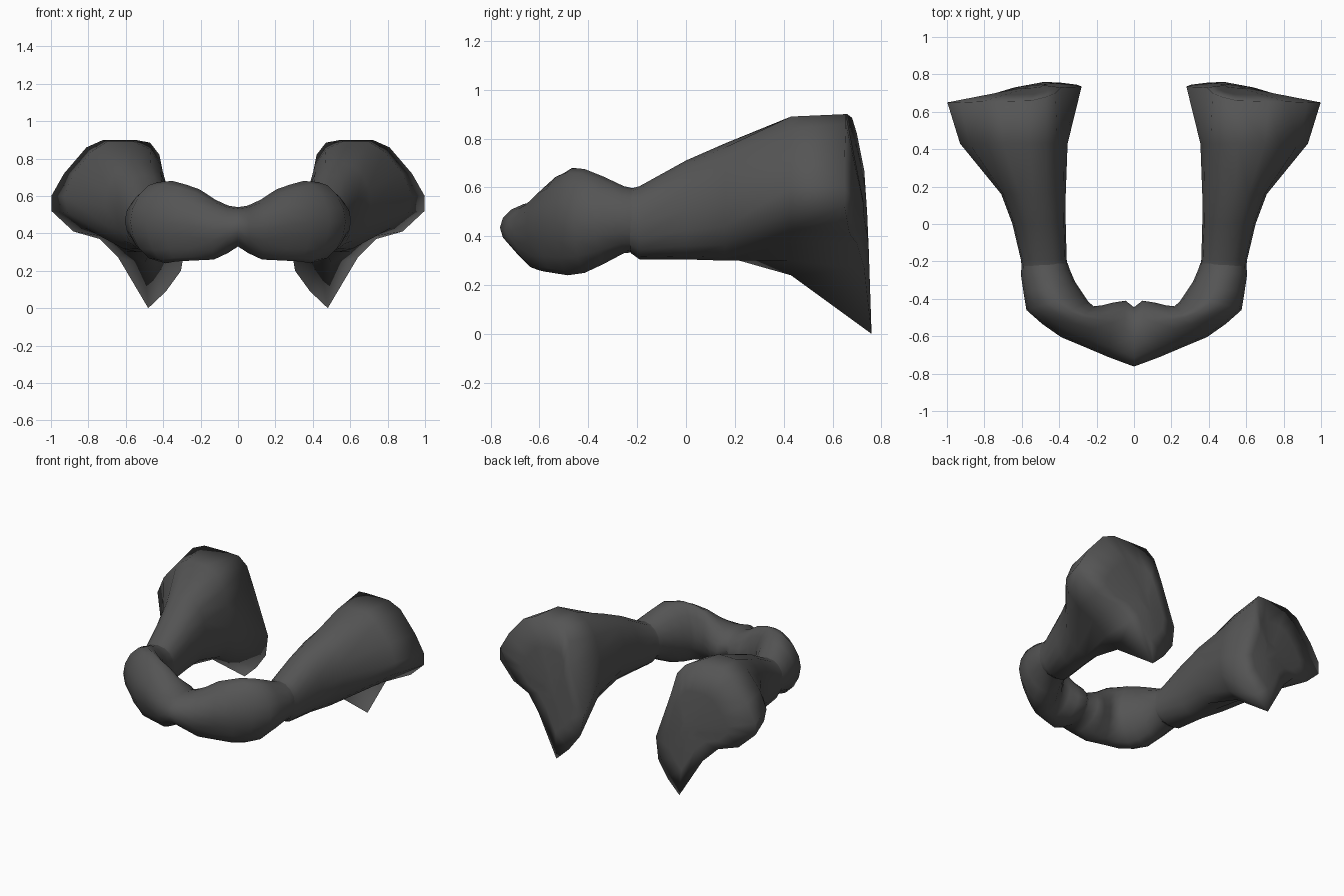
import bpy, bmesh, math
from mathutils import Vector

if "Cube" in bpy.data.objects:
    bpy.data.objects.remove(bpy.data.objects["Cube"])

N = 16
cloth = bpy.data.materials.new("dark_cloth")
cloth.diffuse_color = (0.09, 0.09, 0.09, 1)
cloth.use_nodes = True
cloth.node_tree.nodes["Principled BSDF"].inputs["Base Color"].default_value = cloth.diffuse_color


def oval(outer, inner, zlo, zhi, tilt=0.0, p=0.9):
    """Rounded cross-section between two plan points; tilt leans its top inward."""
    o, i = Vector(outer), Vector(inner)
    mid, half = (o + i) / 2, (o - i) / 2
    pts = []
    for k in range(N):
        a = 2 * math.pi * k / N
        c, s = math.cos(a), math.sin(a)
        c = math.copysign(abs(c) ** p, c)
        s = math.copysign(abs(s) ** p, s)
        q = mid + half * (c - tilt * s * (1 - abs(c)))
        pts.append(Vector((q.x, q.y, (zlo + zhi) / 2 + (zhi - zlo) / 2 * s)))
    return pts


def shrink(ring, centre, f):
    """Scale a ring towards a centre point."""
    return [centre + (v - centre) * f for v in ring]


def loft(name, rings, cap_end=False):
    bm = bmesh.new()
    vr = [[bm.verts.new(v) for v in r] for r in rings]
    for a, b in zip(vr, vr[1:]):
        for k in range(N):
            j = (k + 1) % N
            bm.faces.new((a[k], a[j], b[j], b[k]))
    if cap_end:
        bm.faces.new(vr[-1])
    bmesh.ops.recalc_face_normals(bm, faces=bm.faces)
    me = bpy.data.meshes.new(name)
    bm.to_mesh(me)
    bm.free()
    me.materials.append(cloth)
    ob = bpy.data.objects.new(name, me)
    bpy.context.collection.objects.link(ob)
    m = ob.modifiers.new("mirror", 'MIRROR')
    m.use_clip = True
    m.merge_threshold = 0.002
    bpy.ops.object.select_all(action='DESELECT')
    ob.select_set(True)
    bpy.context.view_layer.objects.active = ob
    bpy.ops.object.shade_smooth_by_angle(angle=math.radians(140))
    return ob


# flared sleeve: rim outline with a drooping point (x, y, z)
rim = [Vector(v) for v in [
    (.998, .65, .60), (.93, .65, .72), (.81, .655, .86), (.72, .655, .90),
    (.55, .66, .90), (.47, .68, .885), (.42, .70, .82), (.39, .73, .67),
    (.28, .735, .35), (.305, .745, .20), (.385, .755, .09), (.48, .76, .0),
    (.64, .73, .27), (.74, .70, .37), (.88, .67, .41), (.998, .65, .52)]]
# fullest part of the sleeve (x, z)
full = [Vector((x, .43, z)) for x, z in [
    (.93, .60), (.88, .72), (.78, .84), (.70, .89), (.56, .89), (.47, .85),
    (.41, .76), (.38, .65), (.355, .50), (.37, .37), (.43, .28), (.50, .24),
    (.60, .30), (.70, .38), (.82, .43), (.91, .51)]]
cap = Vector((.51, .745, .45))
sleeve = [
    oval((.60, -.23), (.355, -.22), .33, .595),
    oval((.605, -.19), (.36, -.19), .305, .605),
    oval((.65, 0), (.365, 0), .305, .71),
    oval((.71, .16), (.365, .16), .30, .78),
    full, rim,
    # closed, slightly domed end
    shrink(rim, cap, .6), shrink(rim, cap, .2),
]
loft("flared_sleeve", sleeve, cap_end=True)

# curved front band joining the two sleeves
front = [
    oval((.60, -.215), (.355, -.21), .335, .595),
    oval((.605, -.27), (.345, -.24), .33, .605, 0, 1),
    oval((.59, -.37), (.315, -.31), .285, .645, 0, 1.05),
    oval((.575, -.46), (.275, -.37), .25, .675, 0, 1.1),
    oval((.49, -.535), (.245, -.415), .24, .68, .15, 1.15),
    oval((.39, -.605), (.215, -.44), .25, .66, .3, 1.15),
    oval((.27, -.655), (.17, -.435), .255, .635, .3, 1.15),
    oval((.14, -.71), (.11, -.42), .26, .58, .25, 1.1),
    oval((.06, -.74), (.045, -.41), .295, .548, .1, 1),
    oval((0, -.762), (0, -.445), .33, .54, 0, 1),
]
loft("front_band", front)
